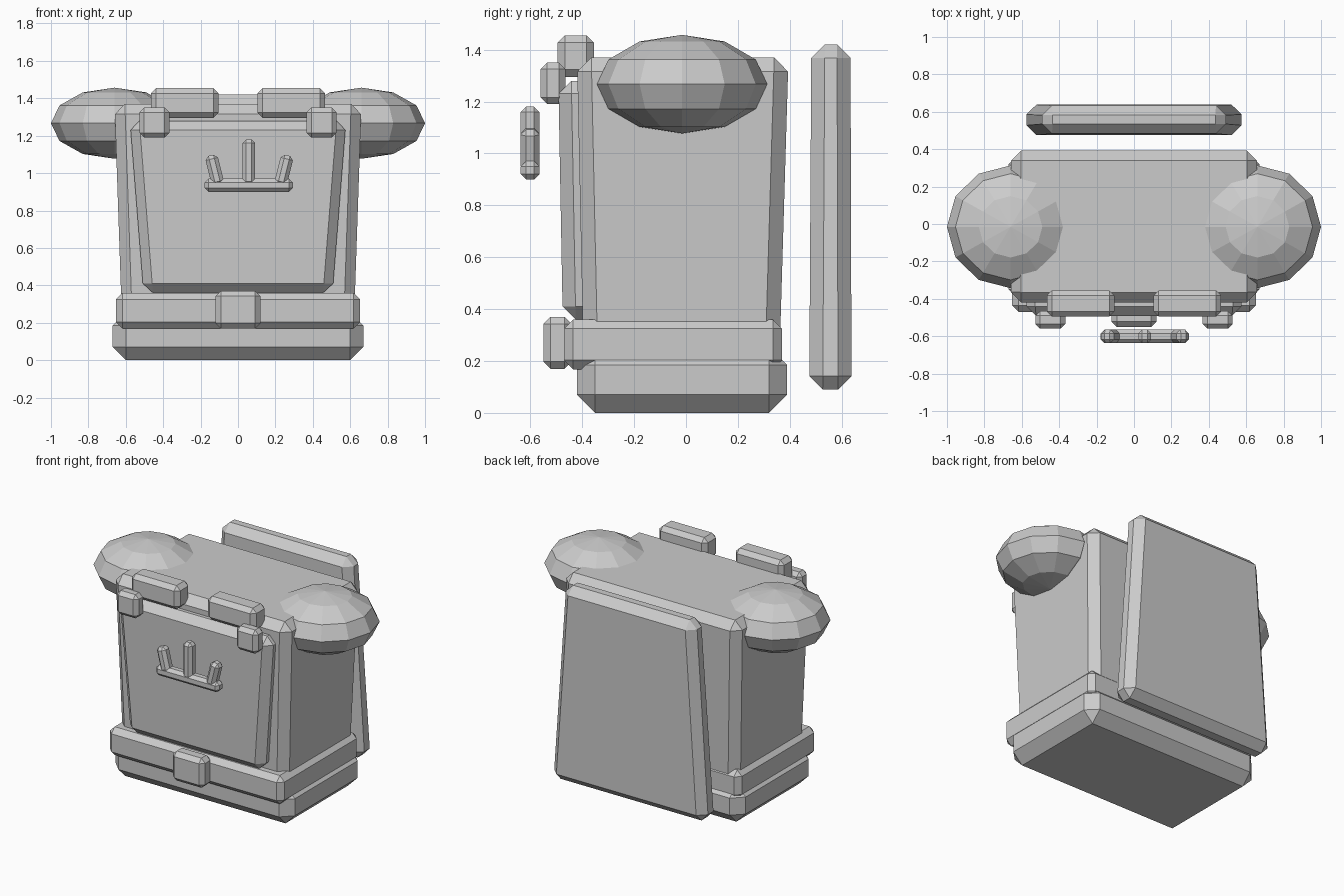
import bpy
import bmesh
from math import radians
from mathutils import Matrix, Vector

old = bpy.data.objects.get("Cube")
if old:
    bpy.data.objects.remove(old, do_unlink=True)

grey = bpy.data.materials.new("plain grey")
grey.use_nodes = True
COLOUR = (0.6, 0.6, 0.6, 1)
grey.diffuse_color = COLOUR
grey.node_tree.nodes["Principled BSDF"].inputs["Base Color"].default_value = COLOUR


def add_object(name, bm):
    mesh = bpy.data.meshes.new(name)
    bm.to_mesh(mesh)
    bm.free()
    mesh.materials.append(grey)
    obj = bpy.data.objects.new(name, mesh)
    bpy.context.scene.collection.objects.link(obj)
    return obj


def block(name, x, y, z, chamfer, top_x=None, top_y=None, lean=0):
    """Chamfered box from ranges; the top may have other ranges, and it may lean sideways."""
    bm = bmesh.new()
    bmesh.ops.create_cube(bm, size=1)
    for v in bm.verts:
        upper = v.co.z > 0
        xs = (top_x or x) if upper else x
        ys = (top_y or y) if upper else y
        v.co = (xs[v.co.x > 0], ys[v.co.y > 0], z[upper])
    if lean:
        pivot = Vector((sum(x) / 2, sum(y) / 2, z[0]))
        bmesh.ops.rotate(bm, verts=bm.verts, cent=pivot,
                         matrix=Matrix.Rotation(radians(lean), 3, 'Y'))
    obj = add_object(name, bm)
    bevel = obj.modifiers.new("chamfer", 'BEVEL')
    bevel.width = chamfer
    bevel.segments = 1
    bevel.limit_method = 'NONE'
    return obj


def span(half, centre=0):
    return (centre - half, centre + half)


# Body, base and belt
block("torso", span(0.62), (-0.395, 0.36), (0.2, 1.37), 0.055,
      span(0.66), (-0.42, 0.395))
block("base", span(0.67), (-0.42, 0.39), (0, 0.255), 0.07)
block("belt", span(0.652), (-0.47, 0.37), (0.168, 0.36), 0.035)
block("belt_buckle", span(0.12), (-0.55, -0.44), (0.17, 0.37), 0.028)

# Tapered chest plate and the free-standing back panel
block("chest_plate", span(0.505), (-0.475, -0.34), (0.36, 1.28), 0.05,
      span(0.578), (-0.492, -0.36))
block("back_panel", span(0.578), (0.475, 0.638), (0.09, 1.42), 0.052,
      span(0.487), (0.483, 0.634))

# Mirrored strap pads, clips and shoulders
for side, sign in (("left", 1), ("right", -1)):
    block(side + "_strap_pad", span(0.181, sign * 0.285), (-0.495, -0.355),
          (1.295, 1.455), 0.028)
    block(side + "_strap_clip", span(0.08, sign * 0.447), (-0.56, -0.465),
          (1.19, 1.35), 0.025)
    bm = bmesh.new()
    bmesh.ops.create_uvsphere(bm, u_segments=12, v_segments=6, radius=1)
    bmesh.ops.scale(bm, verts=bm.verts, vec=(0.34, 0.328, 0.19))
    bmesh.ops.translate(bm, verts=bm.verts, vec=(sign * 0.66, -0.015, 1.267))
    add_object(side + "_shoulder", bm)

# Three-pronged ornament in front of the chest plate
DEPTH = (-0.637, -0.565)
block("ornament_bar", (-0.178, 0.293), DEPTH, (0.9, 0.97), 0.02)
for name, x, top, lean in (("left", 0.225, 1.1, 14),
                           ("middle", 0.058, 1.18, 0),
                           ("right", -0.105, 1.1, -14)):
    block("ornament_prong_" + name, span(0.034, x), DEPTH, (0.935, top), 0.02, lean=lean)
